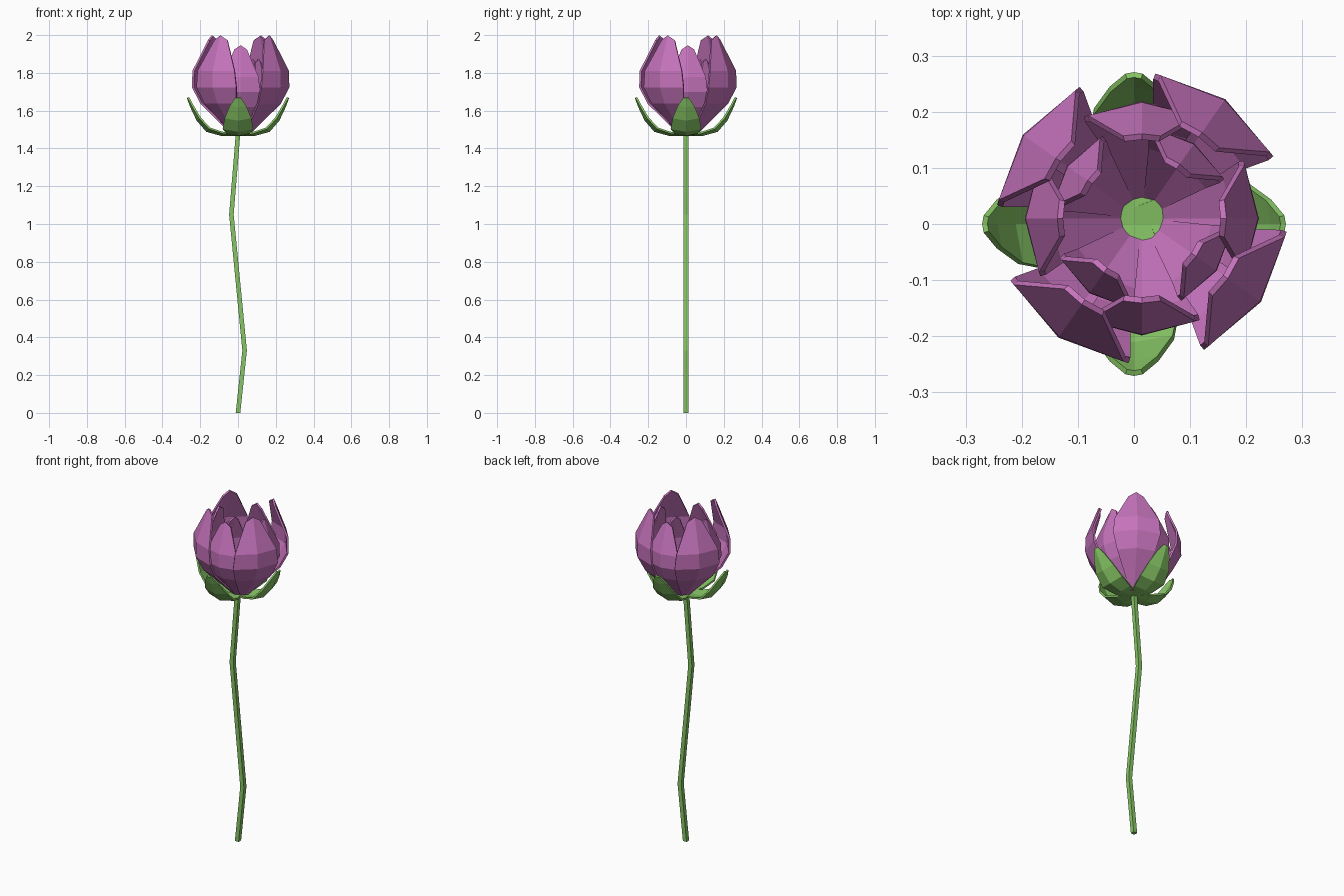
import bpy
from math import sin, cos, asin, radians

if "Cube" in bpy.data.objects:
    bpy.data.objects.remove(bpy.data.objects["Cube"])


def material(name, color):
    m = bpy.data.materials.new(name)
    m.diffuse_color = (*color, 1)
    m.use_nodes = True
    m.node_tree.nodes["Principled BSDF"].inputs["Base Color"].default_value = m.diffuse_color
    return m


PINK = material("petal_pink", (0.56, 0.17, 0.50))
GREEN = material("leaf_green", (0.24, 0.56, 0.13))


def add_mesh(name, verts, faces, mat, thickness=0):
    me = bpy.data.meshes.new(name)
    me.from_pydata(verts, [], faces)
    me.materials.append(mat)
    ob = bpy.data.objects.new(name, me)
    bpy.context.collection.objects.link(ob)
    if thickness:
        mod = ob.modifiers.new("thickness", "SOLIDIFY")
        mod.thickness = thickness
        mod.offset = 0
    return ob


def leaf(name, rows, angle, center, mat, thickness):
    """Two-column strip; each row is three points: (edge, middle, edge)."""
    verts = []
    for row in rows:
        for x, y, z in row:
            verts.append((center[0] + x * cos(angle) - y * sin(angle),
                          center[1] + x * sin(angle) + y * cos(angle), z))
    faces = []
    for i in range(len(rows) - 1):
        for j in range(2):
            a = 3 * i + j
            faces.append((a, a + 1, a + 4, a + 3))
    return add_mesh(name, verts, faces, mat, thickness)


# Square stem with two bends
path = [(0, 0), (0.035, 0.33), (-0.035, 1.05), (0, 1.475)]
h = 0.012
verts = [(x + sx * h, sy * h, z) for x, z in path
         for sx, sy in ((-1, -1), (1, -1), (1, 1), (-1, 1))]
faces = [(4 * i + j, 4 * i + (j + 1) % 4, 4 * i + 4 + (j + 1) % 4, 4 * i + 4 + j)
         for i in range(3) for j in range(4)]
faces += [(3, 2, 1, 0), (12, 13, 14, 15)]
add_mesh("stem", verts, faces, GREEN)

# Four sepals: radius, height, half width
sepal = [(0.0, 1.472, 0.03), (0.09, 1.472, 0.06), (0.165, 1.492, 0.08),
         (0.215, 1.55, 0.07), (0.248, 1.62, 0.042), (0.266, 1.668, 0.014)]
for k in range(4):
    rows = []
    for r, z, w in sepal:
        lift = 0.18 * w if r else 0
        edge_r = r - lift
        rows.append([(edge_r, -w, z + lift), (r, 0, z), (edge_r, w, z + lift)])
    leaf(f"sepal_{k + 1}", rows, radians(90 * k), (0, 0), GREEN, 0.01)

# Three rings of cupped petals: radius, height above base, half width, edge drop
petal = [(0.042, 0.0, 0.02, 0), (0.21, 0.165, 0.102, 0), (0.254, 0.25, 0.127, 0),
         (0.252, 0.335, 0.118, 0), (0.182, 0.522, 0.04, 0.025)]
rings = [("outer", 1.0, 1.0, 55), ("middle", 0.8, 0.9, 0), ("inner", 0.62, 0.76, 55)]
for ring, rs, zs, start in rings:
    for k in range(4):
        rows = []
        for i, (r, z, w, drop) in enumerate(petal):
            a = asin(w / r)
            s = rs if i else 1.0
            ze = 1.475 + (z - drop) * zs
            rows.append([(r * s * cos(a), -r * s * sin(a), ze),
                         (r * s, 0, 1.475 + z * zs),
                         (r * s * cos(a), r * s * sin(a), ze)])
        leaf(f"{ring}_petal_{k + 1}", rows, radians(start + 90 * k),
             (0.014, 0.01), PINK, 0.011)
